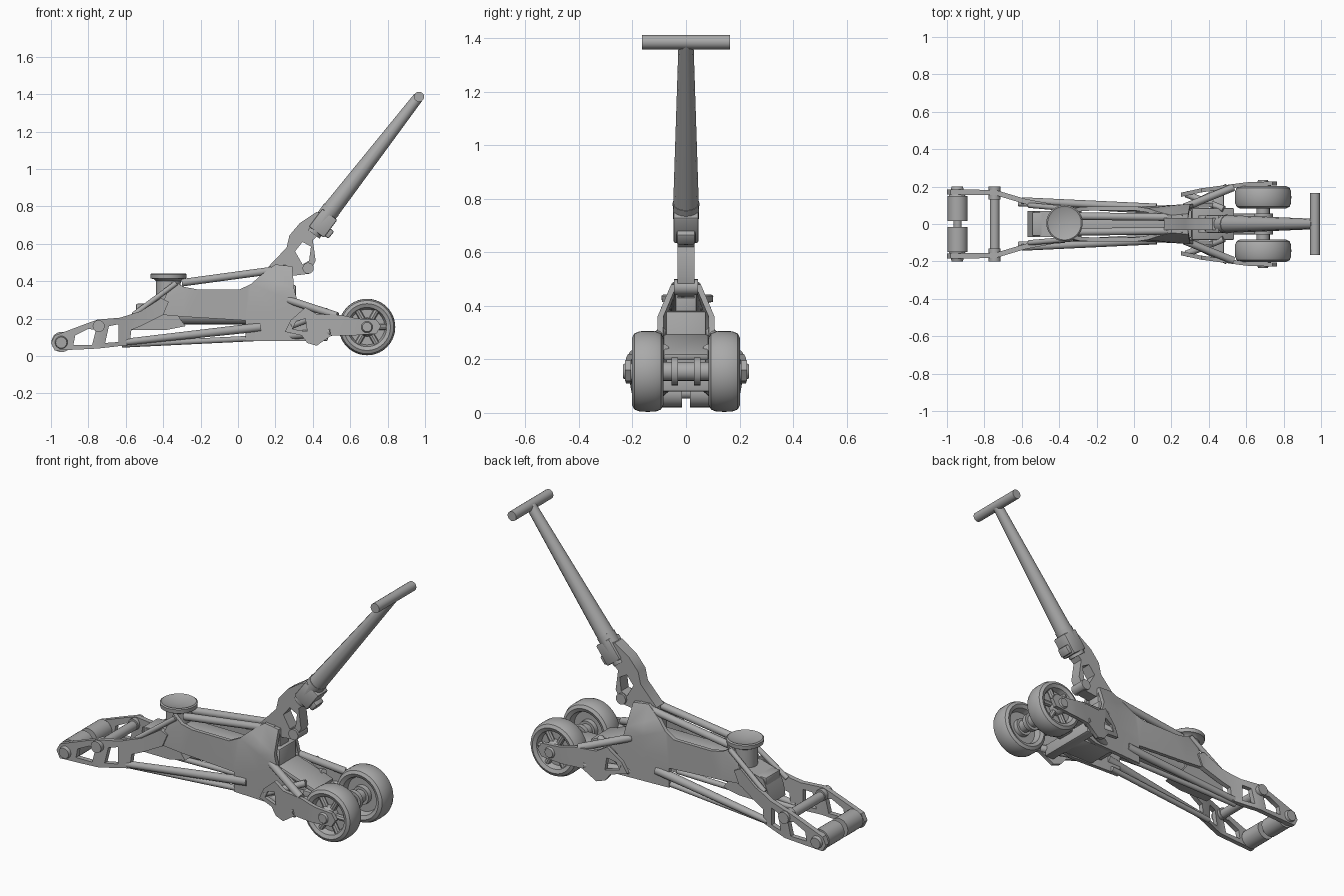
import bpy, bmesh, math
from mathutils import Vector, Matrix

cube = bpy.data.objects.get("Cube")
if cube:
    bpy.data.objects.remove(cube)

steel = bpy.data.materials.new("plain grey")
steel.use_nodes = True
GREY = (0.4, 0.4, 0.4, 1)
steel.diffuse_color = GREY
steel.node_tree.nodes["Principled BSDF"].inputs["Base Color"].default_value = GREY


def finish(name, bm, angle=35):
    bmesh.ops.recalc_face_normals(bm, faces=bm.faces)
    me = bpy.data.meshes.new(name)
    bm.to_mesh(me)
    bm.free()
    me.materials.append(steel)
    for p in me.polygons:
        p.use_smooth = True
    me.set_sharp_from_angle(angle=math.radians(angle))
    ob = bpy.data.objects.new(name, me)
    bpy.context.collection.objects.link(ob)
    return ob


def rod(name, a, b, r1, r2=None, sides=16):
    """Round bar between two points."""
    a, b = Vector(a), Vector(b)
    d = b - a
    bm = bmesh.new()
    m = Matrix.Translation((a + b) / 2) @ d.to_track_quat('Z', 'Y').to_matrix().to_4x4()
    bmesh.ops.create_cone(bm, cap_ends=True, segments=sides, radius1=r1,
                          radius2=r1 if r2 is None else r2, depth=d.length, matrix=m)
    return finish(name, bm)


def box(name, centre, size, tilt=0, bevel=0.008):
    """Bevelled block, tilted about the y axis."""
    bm = bmesh.new()
    m = Matrix.Translation(centre) @ Matrix.Rotation(tilt, 4, 'Y') @ Matrix.Diagonal((*size, 1))
    bmesh.ops.create_cube(bm, size=1, matrix=m)
    bmesh.ops.bevel(bm, geom=bm.edges, offset=bevel, segments=2, affect='EDGES', profile=0.5)
    return finish(name, bm)


def lathe(name, profile, centre, along_y=0, steps=40):
    """Turn (radius, height) points about z, or about y with sign along_y."""
    bm = bmesh.new()
    vs = [bm.verts.new((r, 0, h)) for r, h in profile]
    es = [bm.edges.new(p) for p in zip(vs, vs[1:])]
    bmesh.ops.spin(bm, geom=vs + es, cent=(0, 0, 0), axis=(0, 0, 1),
                   angle=math.tau, steps=steps)
    bmesh.ops.remove_doubles(bm, verts=bm.verts, dist=0.0005)
    turn = Matrix.Rotation(-math.pi / 2 * along_y, 4, 'X')
    bmesh.ops.transform(bm, matrix=Matrix.Translation(centre) @ turn, verts=bm.verts)
    return finish(name, bm)


def plate(name, outline, thick, place=lambda x, y, z: y, holes=(), cuts=()):
    """Side-view outline with windows, thickened in y, then bent by place()."""
    bm = bmesh.new()
    for loop in (outline, *holes):
        vs = [bm.verts.new((x, -thick / 2, z)) for x, z in loop]
        for i, v in enumerate(vs):
            bm.edges.new((vs[i - 1], v))
    bmesh.ops.triangle_fill(bm, edges=bm.edges, use_beauty=True, normal=(0, -1, 0))
    ext = bmesh.ops.extrude_face_region(bm, geom=list(bm.faces), use_keep_orig=True)
    bmesh.ops.translate(bm, vec=(0, thick, 0),
                        verts=[g for g in ext["geom"] if isinstance(g, bmesh.types.BMVert)])
    for c in cuts:
        bmesh.ops.bisect_plane(bm, geom=bm.verts[:] + bm.edges[:] + bm.faces[:],
                               plane_co=(c, 0, 0), plane_no=(1, 0, 0))
    for v in bm.verts:
        v.co.y = place(*v.co)
    return finish(name, bm)


def ramp(x, table):
    for (x0, y0), (x1, y1) in zip(table, table[1:]):
        if x <= x1:
            return y0 + (y1 - y0) * (x - x0) / (x1 - x0)
    return table[-1][1]


NOSE = [(-1.05, .172), (-.74, .168), (-.58, .12), (-.42, .09), (-.3, .085)]
TAIL = [(.2, .145), (.36, .18), (.6, .212), (.8, .218)]

for s, side in ((1, "left"), (-1, "right")):
    # main side plate, leaning in towards the handle pivot
    plate(f"{side}_side_plate",
          [(-.4, .22), (-.41, .27), (-.35, .405), (-.29, .37), (-.22, .357), (.01, .357),
           (.07, .385), (.125, .435), (.2, .49), (.29, .48), (.3, .36), (.32, .285),
           (.43, .23), (.43, .1), (.36, .08), (.04, .08), (.04, .19), (-.12, .2), (-.29, .21)],
          .022, lambda x, y, z: s * (y + .083 + .05 * max(0, x - .05) - .42 * max(0, z - .36)),
          cuts=(-.2, .05, .2))
    # front frame with windows
    plate(f"{side}_front_frame",
          [(-.98, .03), (-1.0, .07), (-.98, .11), (-.94, .125), (-.82, .17), (-.75, .195),
           (-.63, .205), (-.52, .24), (-.41, .31), (-.37, .29), (-.4, .22), (-.52, .16), (-.57, .14),
           (-.58, .06), (-.66, .05), (-.75, .04), (-.85, .035)],
          .028, lambda x, y, z: s * (y + ramp(x, NOSE)),
          holes=([(-.88, .06), (-.78, .06), (-.76, .14), (-.8, .145), (-.87, .11)],
                 [(-.71, .07), (-.69, .16), (-.64, .17), (-.64, .075)]),
          cuts=(-.74, -.58, -.42))
    # lower rail
    rod(f"{side}_lower_rail", (.12, s * .085, .155), (-.6, s * .125, .075), .024, .018)
    rod(f"{side}_bottom_rail", (.1, s * .07, .095), (-.62, s * .11, .06), .015)
    rod(f"{side}_upper_brace", (-.33, s * .08, .39), (-.56, s * .1, .22), .014)
    # upper lift link
    rod(f"{side}_lift_link", (-.3, s * .042, .392), (.26, s * .036, .468), .02)
    # front roller with end cap
    rod(f"{side}_front_roller", (-.943, s * .015, .075), (-.943, s * .15, .075), .054, sides=28)
    rod(f"{side}_roller_cap", (-.945, s * .145, .075), (-.945, s * .2, .072), .045, .03)
    rod(f"{side}_cross_bar_cap", (-.745, s * .13, .16), (-.745, s * .2, .16), .032)
    # rear arm outside the wheel
    plate(f"{side}_rear_arm",
          [(.25, .13), (.28, .19), (.36, .26), (.42, .225), (.55, .22), (.64, .2),
           (.74, .195), (.765, .16), (.74, .12), (.62, .11), (.5, .11), (.42, .055), (.37, .07), (.34, .11)],
          .022, lambda x, y, z: s * (y + ramp(x, TAIL)),
          holes=([(.29, .145), (.31, .185), (.36, .2), (.37, .13)],), cuts=(.36, .6))
    # struts fanning out to the rear arm
    rod(f"{side}_upper_strut", (.27, s * .09, .3), (.53, s * .195, .215), .02)
    rod(f"{side}_lower_strut", (.28, s * .085, .11), (.5, s * .195, .13), .022)
    rod(f"{side}_middle_strut", (.28, s * .16, .16), (.48, s * .08, .24), .018)
    # wheel, recessed on both sides
    hub = (.69, s * .143, .155)
    lathe(f"{side}_rear_wheel",
          [(.0, -.04), (.05, -.04), (.052, -.015), (.095, -.015), (.105, -.05), (.125, -.059),
           (.142, -.05), (.15, -.03), (.151, 0), (.15, .03), (.142, .05), (.125, .059),
           (.105, .05), (.095, .02), (.05, .02), (.045, .055), (.0, .055)], hub, s)
    for i in range(6):
        a = math.tau * i / 6
        d = Vector((math.cos(a), 0, math.sin(a)))
        c = Vector(hub) + Vector((0, s * .028, 0))
        rod(f"{side}_wheel_spoke_{i + 1}", c + d * .03, c + d * .108, .016, sides=8)
    rod(f"{side}_hub_cap", (.69, s * .19, .155), (.69, s * .236, .155), .05, .025)
    rod(f"{side}_axle_collar", (.69, s * .03, .155), (.69, s * .055, .155), .052)

# axle and rear cross members
rod("rear_axle", (.69, -.16, .155), (.69, .16, .155), .036)
box("axle_carrier", (.56, 0, .155), (.24, .11, .05))
box("rear_panel", (.42, 0, .245), (.24, .17, .025), tilt=.32)
box("rear_cross_beam", (.45, 0, .115), (.06, .36, .07))
box("rear_floor", (.33, 0, .095), (.2, .17, .025))

# front cross members
rod("front_cross_bar", (-.745, -.16, .155), (-.745, .16, .155), .026)
rod("roller_axle", (-.943, -.18, .075), (-.943, .18, .075), .022)

# pedestal, lift arm and hydraulic cylinder
plate("saddle_mount", [(-.57, .14), (-.56, .2), (-.53, .27), (-.42, .3), (-.36, .3),
                       (-.31, .2), (-.28, .16), (-.38, .14)], .14)
box("lift_arm", (-.08, 0, .3), (.56, .1, .08))
rod("hydraulic_cylinder", (-.32, 0, .22), (.3, 0, .22), .05, sides=24)
box("pump_block", (.24, 0, .25), (.14, .15, .26))
box("pivot_block", (.23, 0, .42), (.12, .08, .12))

# round saddle with a dished top
lathe("saddle", [(0, .28), (.065, .28), (.066, .4), (.075, .41), (.095, .415), (.097, .437),
                 (.09, .442), (.08, .437), (.0, .428)], (-.372, .005, 0))
box("saddle_lug", (-.5, 0, .255), (.09, .13, .05))

# handle yoke with its window, clamp and lever
plate("handle_yoke",
      [(.16, .475), (.26, .58), (.275, .645), (.33, .71), (.42, .77), (.46, .76), (.47, .68),
       (.4, .62), (.415, .51), (.38, .44), (.3, .43), (.22, .45)],
      .065, holes=([(.305, .56), (.345, .61), (.39, .585), (.38, .51), (.345, .49)],))
box("handle_clamp", (.455, 0, .71), (.12, .094, .1), tilt=-.93)
box("clamp_lever", (.475, 0, .665), (.05, .07, .06), tilt=-.9)
rod("yoke_pin", (.375, -.045, .47), (.375, .045, .47), .03)

# tapered handle and grip
rod("handle_socket", (.4, 0, .655), (.5, 0, .785), .045, .05)
rod("handle_tube", (.47, 0, .745), (.965, 0, 1.385), .049, .028, sides=12)
grip = rod("handle_grip", (.968, -.165, 1.386), (.968, .165, 1.386), .027)
